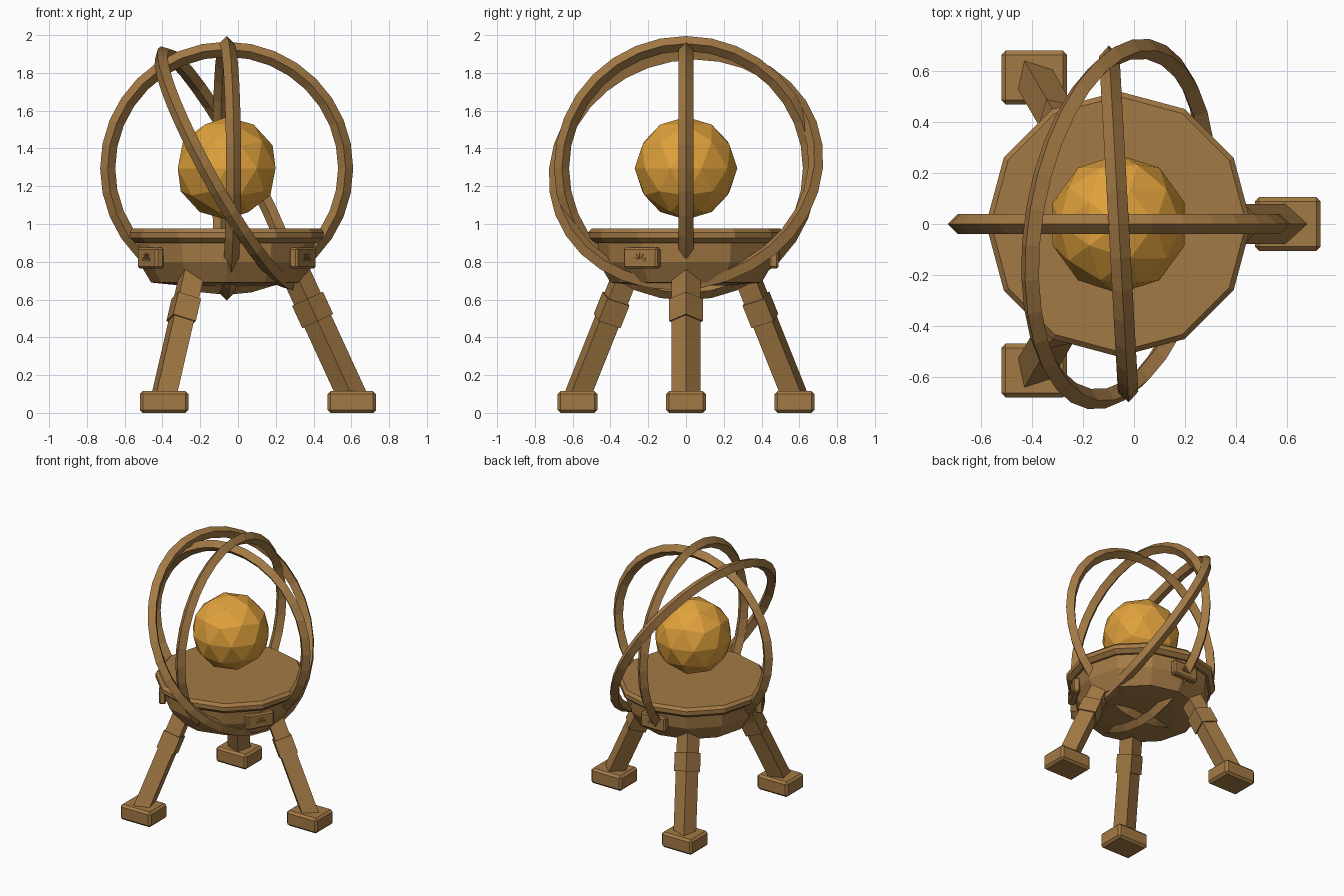
import bpy, bmesh
from math import sin, cos, tau, radians, pi
from mathutils import Matrix, Vector

cube = bpy.data.objects.get("Cube")
if cube:
    bpy.data.objects.remove(cube, do_unlink=True)

CX, CZ = -0.06, 1.295      # shared axis and globe height


def material(name, rgb):
    m = bpy.data.materials.new(name)
    m.use_nodes = True
    m.diffuse_color = (*rgb, 1)
    m.node_tree.nodes["Principled BSDF"].inputs["Base Color"].default_value = (*rgb, 1)
    return m


bronze = material("bronze brown", (0.37, 0.195, 0.06))
gold = material("golden orange", (0.75, 0.36, 0.045))


def finish(name, bm, mat, matrix=Matrix()):
    bmesh.ops.recalc_face_normals(bm, faces=bm.faces)
    mesh = bpy.data.meshes.new(name)
    bm.to_mesh(mesh)
    bm.free()
    mesh.materials.append(mat)
    ob = bpy.data.objects.new(name, mesh)
    ob.matrix_world = matrix
    bpy.context.collection.objects.link(ob)
    return ob


def lathe(name, profile, sides=12):
    """Closed faceted solid turned around the central axis."""
    bm = bmesh.new()
    loops = [[bm.verts.new((r * cos(tau * i / sides), r * sin(tau * i / sides), z))
              for i in range(sides)] for r, z in profile]
    for a, b in zip(loops, loops[1:]):
        for i in range(sides):
            j = (i + 1) % sides
            bm.faces.new((a[i], a[j], b[j], b[i]))
    bm.faces.new(loops[0])
    bm.faces.new(loops[-1])
    return finish(name, bm, bronze, Matrix.Translation((CX, 0, 0)))


def box(name, size, matrix, bevel=0.0):
    bm = bmesh.new()
    bmesh.ops.create_cube(bm, size=1, matrix=Matrix.Diagonal((*size, 1)))
    ob = finish(name, bm, bronze, matrix)
    if bevel:
        mod = ob.modifiers.new("bevel", "BEVEL")
        mod.width, mod.segments = bevel, 1
    return ob


def ring(name, outer, matrix, minor=0.04):
    """Hoop with a diamond section, lying in the local XY plane."""
    bpy.ops.mesh.primitive_torus_add(major_radius=outer - minor, minor_radius=minor,
                                     major_segments=32, minor_segments=4)
    ob = bpy.context.object
    ob.name = name
    ob.data.materials.append(bronze)
    ob.matrix_world = Matrix.Translation((CX, 0, CZ)) @ matrix
    for p in ob.data.polygons:
        p.use_smooth = False


def strut(name, a, b, radius, angle):
    """Four-sided bar from a to b with one edge facing outward."""
    axis = (b - a).normalized()
    side = Vector((-sin(angle), cos(angle), 0))
    out = side.cross(axis)
    bm = bmesh.new()
    ends = [[bm.verts.new(p + radius * d) for d in (out, side, -out, -side)] for p in (a, b)]
    for i in range(4):
        j = (i + 1) % 4
        bm.faces.new((ends[0][i], ends[0][j], ends[1][j], ends[1][i]))
    for e in ends:
        bm.faces.new(e)
    finish(name, bm, bronze)


def rot(deg, axis):
    return Matrix.Rotation(radians(deg), 4, axis)


# Globe
bm = bmesh.new()
bmesh.ops.create_icosphere(bm, subdivisions=2, radius=0.272)
finish("globe", bm, gold, Matrix.Translation((CX, 0, CZ)))

# Hoops around the globe
ring("inner_hoop", 0.67, rot(90, "X"))
ring("middle_hoop", 0.70, rot(3.2, "Z") @ rot(90, "Y"))
ring("outer_hoop", 0.735, rot(-9.5, "Z") @ rot(-28.6, "Y") @ rot(90, "Y"))

# Table top and bowl
lathe("table_rim", [(0.49, 0.9), (0.52, 0.925), (0.52, 0.955), (0.5, 0.975)])
lathe("bowl", [(0.25, 0.675), (0.40, 0.69), (0.465, 0.8), (0.475, 0.91)])

# Three legs with collars and feet
for n, name in enumerate(("left", "back", "front")):
    ang = n * tau / 3

    def at(r, z):
        return Vector((CX + r * cos(ang), r * sin(ang), z))

    low, high = at(0.678, 0.06), at(0.365, 0.74)
    strut(name + "_leg", low, high, 0.078, ang)
    mid, axis = at(0.455, 0.545), (high - low).normalized()
    strut(name + "_leg_collar", mid - axis * 0.065, mid + axis * 0.065, 0.09, ang)
    box(name + "_foot", (0.257, 0.21, 0.115),
        Matrix.Translation(at(0.663, 0.0625)), 0.016)

    # Wall plate between the legs, with a small sunburst relief
    frame = (Matrix.Translation((CX, 0, 0.82)) @ Matrix.Rotation(ang - pi / 6, 4, "Z"))
    box(name + "_plate", (0.05, 0.205, 0.11),
        frame @ Matrix.Translation((0.465, 0, 0)), 0.01)
    face = frame @ Matrix.Translation((0.491, 0, -0.012))
    box(name + "_relief_bar", (0.008, 0.07, 0.008), face)
    for k in range(5):
        ray = face @ rot(-70 + 35 * k, "X") @ Matrix.Translation((0, 0, 0.024))
        box(f"{name}_relief_ray_{k + 1}", (0.008, 0.006, 0.028), ray)

# Stand on the floor
bpy.context.view_layer.update()
for ob in bpy.context.scene.objects:
    if ob.name.endswith("_foot"):
        ob.location.z = 0.0575
